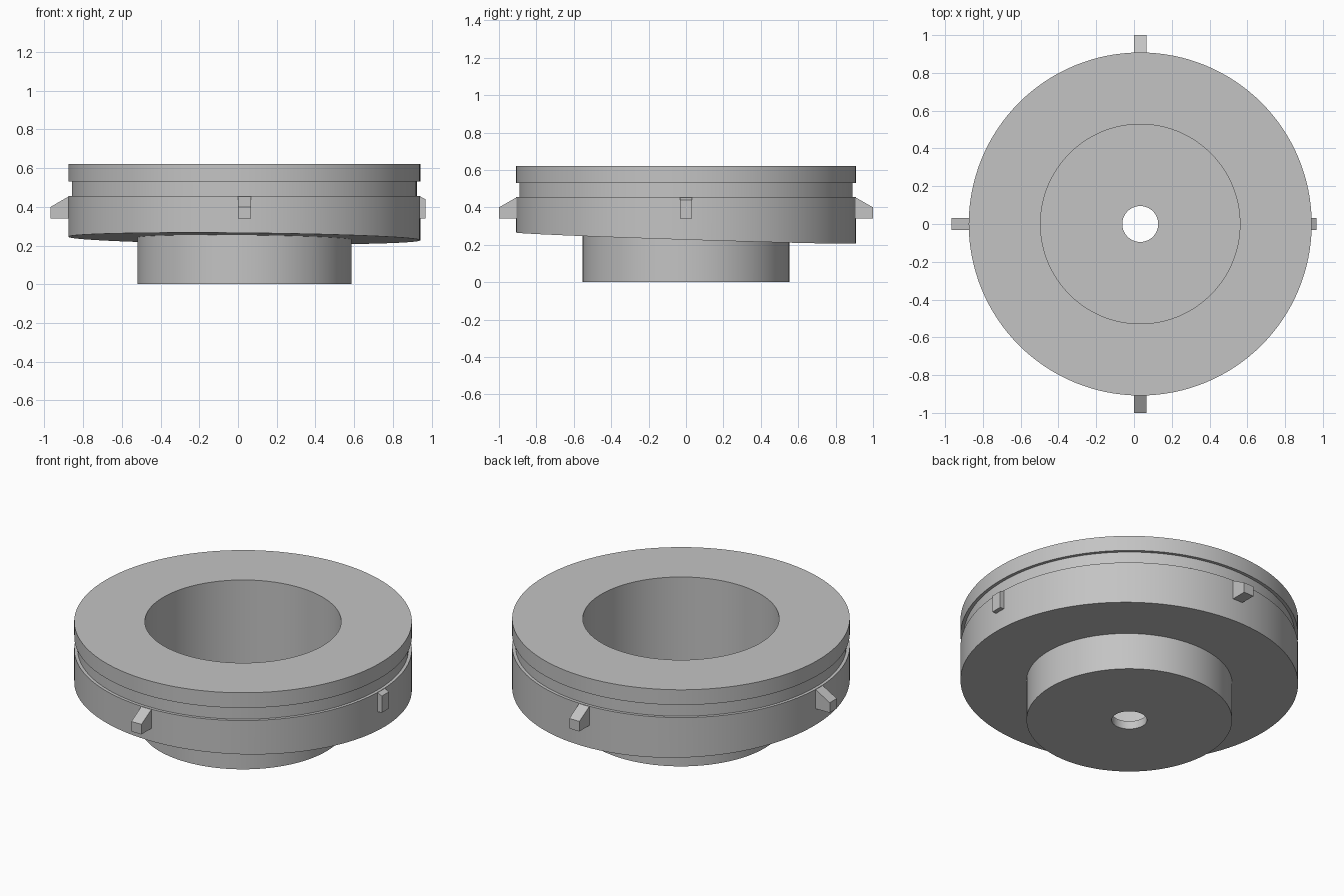
import bpy, bmesh, math
from mathutils import Matrix, Vector

cube = bpy.data.objects.get("Cube")
if cube:
    bpy.data.objects.remove(cube, do_unlink=True)

CENTRE = Vector((0.033, 0, 0))
SEGMENTS = 128

grey = bpy.data.materials.new("plain grey")
grey.use_nodes = True
colour = (0.55, 0.55, 0.55, 1)
grey.diffuse_color = colour
grey.node_tree.nodes["Principled BSDF"].inputs["Base Color"].default_value = colour


def finish(name, bm, smooth=False):
    bmesh.ops.recalc_face_normals(bm, faces=bm.faces)
    mesh = bpy.data.meshes.new(name)
    bm.to_mesh(mesh)
    bm.free()
    mesh.materials.append(grey)
    obj = bpy.data.objects.new(name, mesh)
    obj.location = CENTRE
    bpy.context.collection.objects.link(obj)
    if smooth:
        bpy.ops.object.select_all(action="DESELECT")
        obj.select_set(True)
        bpy.context.view_layer.objects.active = obj
        bpy.ops.object.shade_smooth_by_angle(angle=math.radians(30))
    return obj


def slanted(x, y):
    # Tilted plane of the drum's underside
    return 0.236 - 0.01 * x - 0.032 * y


# Grooved drum with hollow hub; None marks a height taken from the slanted underside
profile = [(0.095, 0), (0.553, 0), (0.553, None), (0.908, None),
           (0.908, 0.455), (0.89, 0.455), (0.89, 0.53), (0.908, 0.53),
           (0.908, 0.62), (0.528, 0.62), (0.528, 0.048), (0.095, 0.048)]
bm = bmesh.new()
rings = []
for radius, height in profile:
    ring = []
    for i in range(SEGMENTS):
        a = math.tau * i / SEGMENTS
        x, y = radius * math.cos(a), radius * math.sin(a)
        ring.append(bm.verts.new((x, y, slanted(x, y) if height is None else height)))
    rings.append(ring)
for k, ring in enumerate(rings):
    above = rings[(k + 1) % len(rings)]
    for i in range(SEGMENTS):
        j = (i + 1) % SEGMENTS
        bm.faces.new((ring[i], ring[j], above[j], above[i]))
finish("drum_and_hub", bm, smooth=True)


# Wedge-topped locating tabs; the left one is cut short
def add_tab(name, angle, reach):
    outer_top = 0.455 - (reach - 0.908) * 0.6
    outline = [(0.87, 0.34), (reach, 0.34), (reach, outer_top), (0.907, 0.453), (0.87, 0.45)]
    bm = bmesh.new()
    face = bm.faces.new([bm.verts.new((r, -0.033, z)) for r, z in outline])
    side = bmesh.ops.extrude_face_region(bm, geom=[face])
    moved = [v for v in side["geom"] if isinstance(v, bmesh.types.BMVert)]
    bmesh.ops.translate(bm, verts=moved, vec=(0, 0.066, 0))
    bm.transform(Matrix.Rotation(math.radians(angle), 4, "Z"))
    finish(name, bm)


for name, angle, reach in [("left_tab", 0, 0.934), ("back_tab", 90, 1.0),
                           ("right_tab", 180, 1.0), ("front_tab", 270, 1.0)]:
    add_tab(name, angle, reach)
